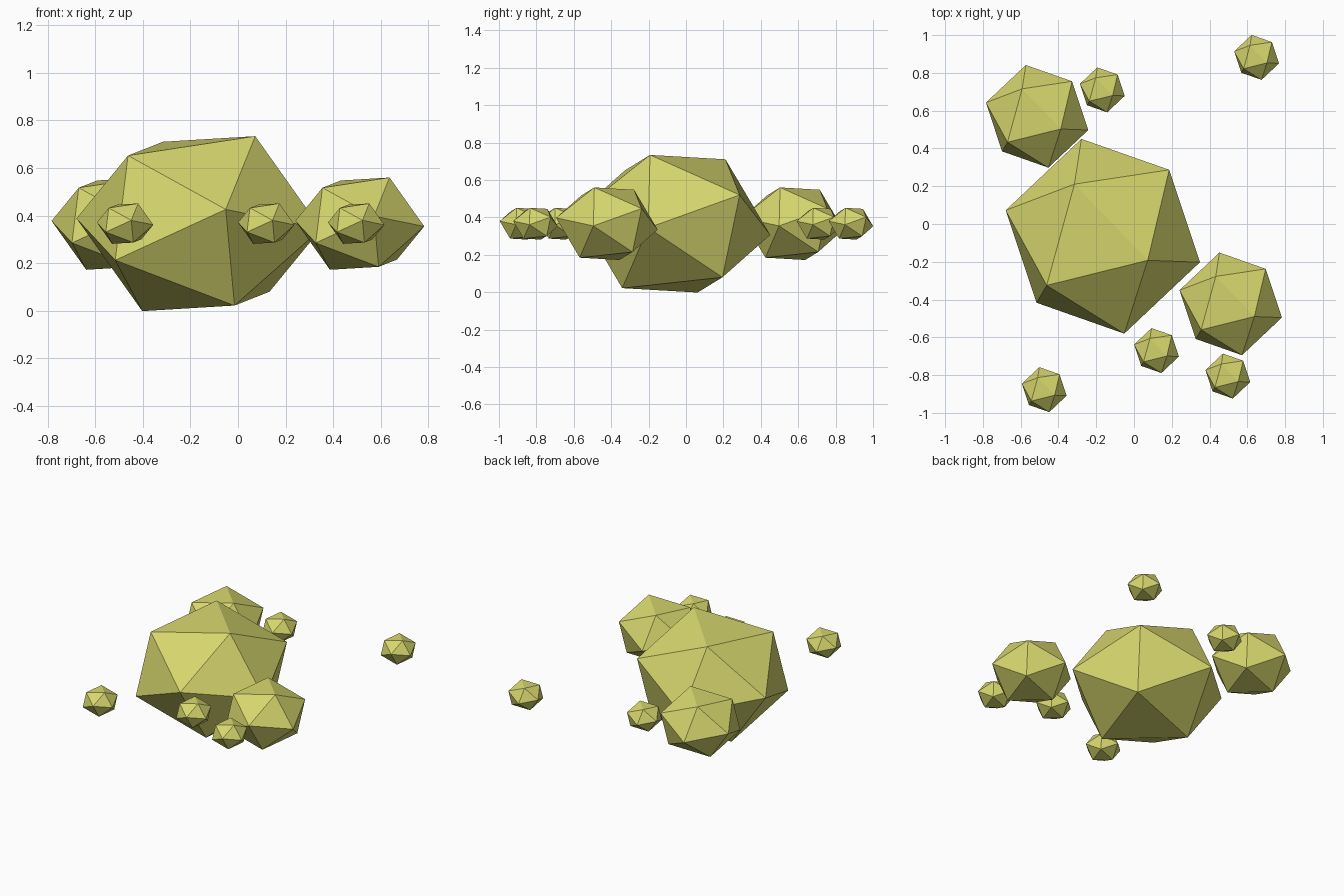
import bpy
import bmesh
from mathutils import Matrix, Vector

if "Cube" in bpy.data.objects:
    bpy.data.objects.remove(bpy.data.objects["Cube"], do_unlink=True)

# Single flat colour
stone = bpy.data.materials.new("yellow_stone")
stone.use_nodes = True
colour = (0.68, 0.68, 0.157, 1)
stone.diffuse_color = colour
stone.node_tree.nodes["Principled BSDF"].inputs["Base Color"].default_value = colour

# Shared tilt of every rock, followed by a vertical squash
pole = Vector((0.446, -0.239, 0.863)).normalized()
side = Vector((0.513, 0.858, -0.03))
side = (side - pole * side.dot(pole)).normalized()
tilt = Matrix((side, pole.cross(side), pole)).transposed().to_4x4()
squash = Matrix.Diagonal((1, 1, 0.8, 1))
MID_HEIGHT = 0.366


def add_rock(name, radius, x, y):
    """Flat-shaded twenty-sided rock, tilted and squashed."""
    bm = bmesh.new()
    bmesh.ops.create_icosphere(bm, subdivisions=1, radius=radius,
                               matrix=squash @ tilt)
    mesh = bpy.data.meshes.new(name)
    bm.to_mesh(mesh)
    bm.free()
    mesh.materials.append(stone)
    rock = bpy.data.objects.new(name, mesh)
    rock.location = (x, y, MID_HEIGHT)
    bpy.context.collection.objects.link(rock)


# Main boulder
add_rock("large_rock", 0.533, -0.165, -0.065)

# Two medium rocks beside it
for i, (x, y) in enumerate([(-0.513, 0.57), (0.512, -0.423)], 1):
    add_rock(f"medium_rock_{i}", 0.281, x, y)

# Scattered small fragments
fragments = [(-0.475, -0.877), (0.119, -0.67), (0.497, -0.805),
             (0.649, 0.882), (-0.168, 0.71)]
for i, (x, y) in enumerate(fragments, 1):
    add_rock(f"small_rock_{i}", 0.123, x, y)
